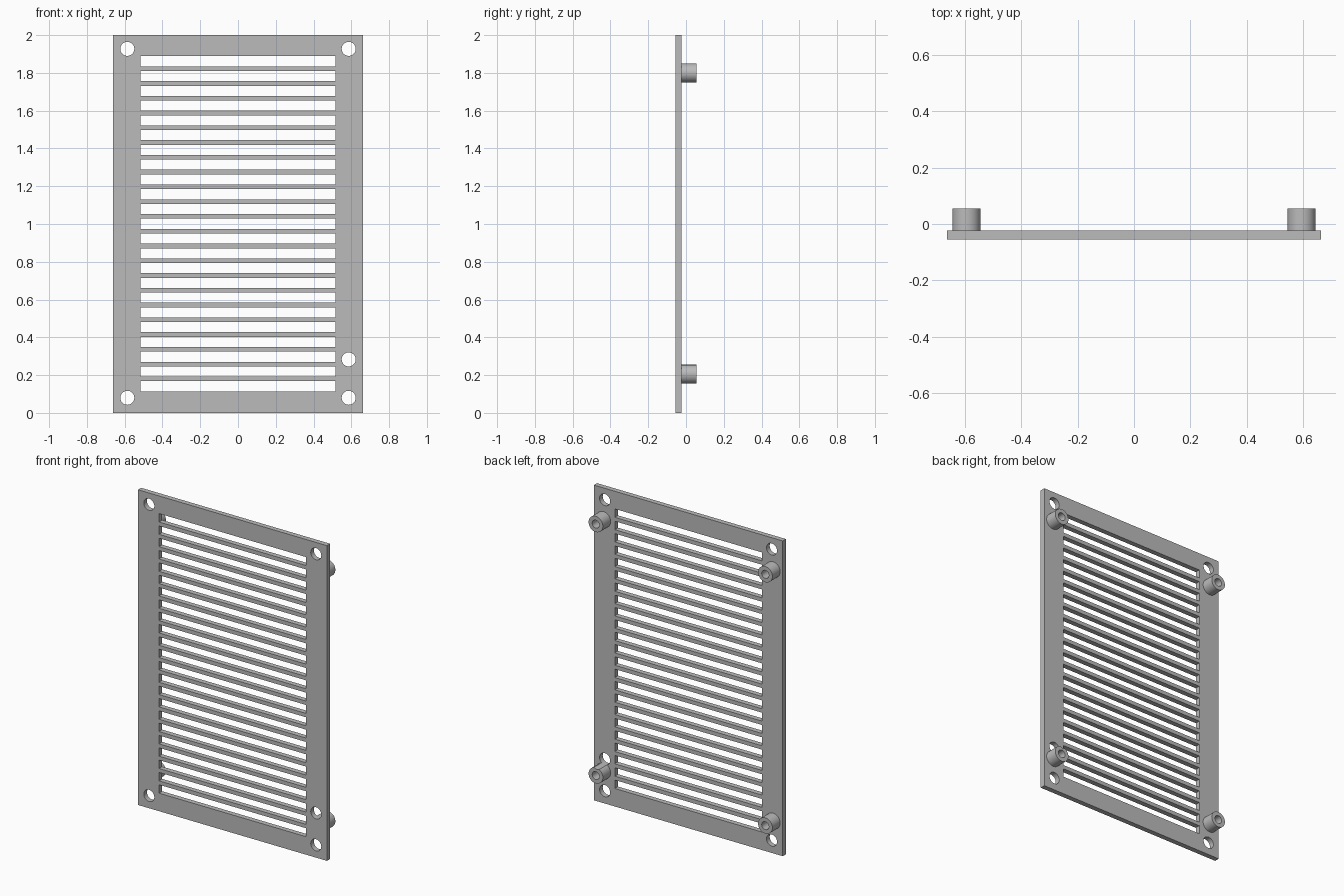
import bpy, bmesh, math
from mathutils import Matrix, Vector

old = bpy.data.objects.get("Cube")
if old:
    bpy.data.objects.remove(old, do_unlink=True)

# Overall sizes
HALF_W, HEIGHT = 0.663, 2.0
FRONT, BACK, POST_END = -0.055, -0.023, 0.055
SLOTS, PITCH, SLOT_H, SLOT_HALF_W, FIRST_SLOT = 23, 0.0782, 0.0535, 0.516, 0.141

grey = bpy.data.materials.new("plain grey")
grey.use_nodes = True
colour = (0.5, 0.5, 0.5, 1)
grey.diffuse_color = colour
grey.node_tree.nodes["Principled BSDF"].inputs["Base Color"].default_value = colour


def finish(bm, name):
    bmesh.ops.recalc_face_normals(bm, faces=bm.faces)
    mesh = bpy.data.meshes.new(name)
    bm.to_mesh(mesh)
    bm.free()
    mesh.materials.append(grey)
    obj = bpy.data.objects.new(name, mesh)
    bpy.context.collection.objects.link(obj)
    return obj


def add_box(bm, lo, hi):
    lo, hi = Vector(lo), Vector(hi)
    size = Matrix.Diagonal((*(hi - lo), 1))
    bmesh.ops.create_cube(bm, size=1, matrix=Matrix.Translation((lo + hi) / 2) @ size)


def add_rod(bm, x, z, radius, y0, y1):
    place = Matrix.Translation((x, (y0 + y1) / 2, z)) @ Matrix.Rotation(math.pi / 2, 4, "X")
    bmesh.ops.create_cone(bm, cap_ends=True, segments=48, radius1=radius,
                          radius2=radius, depth=y1 - y0, matrix=place)


def cut(obj, cutter):
    mod = obj.modifiers.new("cut", "BOOLEAN")
    mod.operation, mod.solver, mod.object = "DIFFERENCE", "EXACT", cutter
    bpy.context.view_layer.objects.active = obj
    bpy.ops.object.modifier_apply(modifier=mod.name)


def smooth(obj):
    bpy.ops.object.select_all(action="DESELECT")
    obj.select_set(True)
    bpy.context.view_layer.objects.active = obj
    bpy.ops.object.shade_smooth_by_angle(angle=math.radians(30))


# Cutter with the slots and screw holes
bm = bmesh.new()
for i in range(SLOTS):
    z = FIRST_SLOT + i * PITCH
    add_box(bm, (-SLOT_HALF_W, -0.2, z - SLOT_H / 2), (SLOT_HALF_W, 0.2, z + SLOT_H / 2))
for x, z in ((-1, 0.08), (1, 0.08), (-1, 1.927), (1, 1.927), (1, 0.283)):
    add_rod(bm, x * 0.586, z, 0.037, -0.2, 0.2)
cutter = finish(bm, "opening_cutter")
cutter.hide_render = True

# Slotted plate
bm = bmesh.new()
add_box(bm, (-HALF_W, FRONT, 0), (HALF_W, BACK, HEIGHT))
plate = finish(bm, "slotted_plate")
cut(plate, cutter)
smooth(plate)

# Hollow mounting posts on the back
for side, x in (("right", -0.595), ("left", 0.595)):
    for level, z in (("lower", 0.205), ("upper", 1.8)):
        bm = bmesh.new()
        add_rod(bm, x, z, 0.05, BACK - 0.002, POST_END)
        post = finish(bm, f"{level}_{side}_post")
        bm = bmesh.new()
        add_rod(bm, x, z, 0.025, BACK + 0.001, POST_END + 0.1)
        bore = finish(bm, "bore_cutter")
        cut(post, bore)
        bpy.data.objects.remove(bore, do_unlink=True)
        # The extra screw hole clips one post
        if (side, level) == ("left", "lower"):
            cut(post, cutter)
        smooth(post)

bpy.data.objects.remove(cutter, do_unlink=True)
